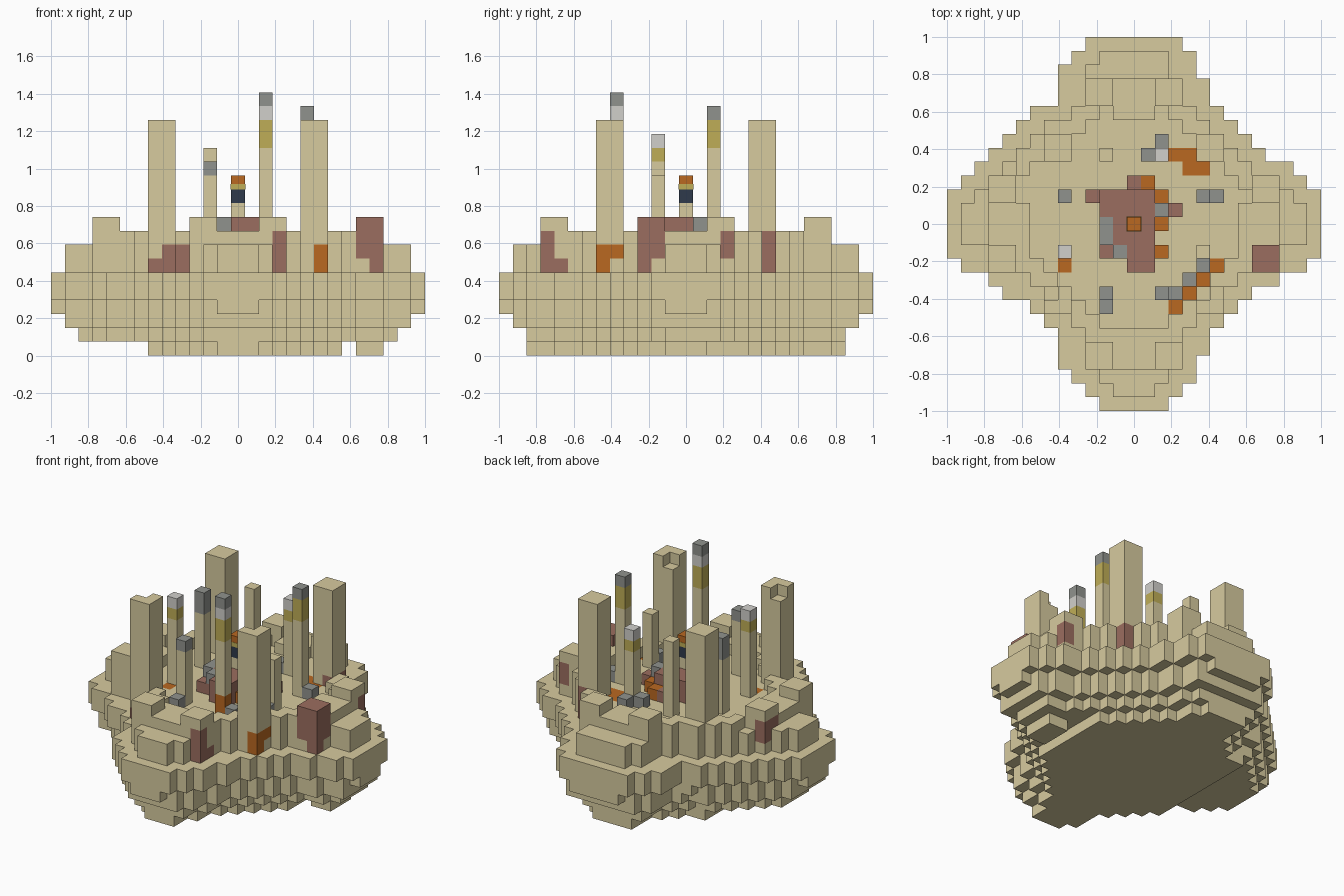
import bpy, bmesh

cube = bpy.data.objects.get("Cube")
if cube:
    bpy.data.objects.remove(cube, do_unlink=True)

V = 2 / 27  # edge of one block


def material(name, rgb):
    m = bpy.data.materials.new(name)
    m.use_nodes = True
    m.diffuse_color = (*rgb, 1)
    for node in m.node_tree.nodes:
        if node.type == 'BSDF_PRINCIPLED':
            node.inputs["Base Color"].default_value = (*rgb, 1)
    return m


MATS = [material("sandstone", (.68, .595, .345)), material("brown", (.33, .155, .115)),
        material("grey", (.28, .29, .27)), material("light grey", (.64, .63, .6)),
        material("gold", (.52, .42, .095)), material("orange", (.49, .14, .015)),
        material("navy", (.028, .042, .07))]
SAND, BROWN, GREY, LIGHT, GOLD, ORANGE, NAVY = range(len(MATS))

parts = {}     # part name -> {cell: colour}
occupied = {}  # cell -> part name


def put(part, xs, ys, zs, colour=SAND):
    """Fill a box of blocks; each argument is an inclusive index range."""
    for i in range(xs[0], xs[1] + 1):
        for j in range(ys[0], ys[1] + 1):
            for k in range(zs[0], zs[1] + 1):
                c = (i, j, k)
                if c in occupied:
                    parts[occupied[c]].pop(c)
                parts.setdefault(part, {})[c] = colour
                occupied[c] = part


def paint(xs, ys, zs, colour):
    for c, part in occupied.items():
        if all(r[0] <= n <= r[1] for n, r in zip(c, (xs, ys, zs))):
            parts[part][c] = colour


def erode(cells, n=1):
    for _ in range(n):
        cells = {(i, j) for i, j in cells
                 if {(i + 1, j), (i - 1, j), (i, j + 1), (i, j - 1)} <= cells}
    return cells


def pinch(cells):
    """Narrow the four lobes sideways but keep their length."""
    return {(i, j) for i, j in cells
            if ({(i, j + 1), (i, j - 1)} if abs(i) > abs(j) else {(i + 1, j), (i - 1, j)}) <= cells}


# Plan of the island: left and right end of every row, from back to front
LEFT = [3, 4, 5, 5, 5, 7, 8, 9, 10, 11, 12, 13, 13, 13, 13, 13, 12, 10, 9, 7, 6, 5, 5, 5, 4, 3, 2]
RIGHT = [3, 4, 4, 5, 5, 6, 7, 8, 9, 11, 12, 13, 13, 13, 13, 13, 12, 10, 8, 7, 6, 5, 5, 4, 4, 3, 2]
plan = {(i, 13 - r) for r, (a, b) in enumerate(zip(LEFT, RIGHT)) for i in range(-a, b + 1)}

# Island body: stepped underside, upright rim, ledge and raised ground
waist = pinch(plan)
ground = erode(waist)
foot = erode(plan, 2)
for k, layer in enumerate([pinch(foot), foot, erode(plan), waist, plan, plan, ground, ground]):
    for i, j in layer:
        if k > 0 or -6 <= i <= 7 or (9 <= i <= 10 and abs(j) < 2):
            put("island", (i, i), (j, j), (k, k))

# Low wall around the sunken court
for i, j in ground - erode(ground, 2):
    if abs(i) <= 8 and abs(j) <= 8:
        put("court_wall", (i, i), (j, j), (8, 8))

# Paired gate posts at the four lobes with a raised block between them
for s in (-1, 1):
    far = (9, 10) if s > 0 else (-10, -9)
    for t in (-1, 1):
        side = (2, 3) if t > 0 else (-3, -2)
        put("gate_posts", far, side, (6, 9))
        put("gate_posts", side, far, (6, 9))
    inner = (8, 10) if s > 0 else (-10, -8)
    put("gate_thresholds", inner, (-1, 1), (8, 8))
    put("gate_thresholds", (-1, 1), inner, (8, 8))

# Four tall corner pillars, the two front ones notched at a top corner
for sx in (-1, 1):
    xs = (5, 6) if sx > 0 else (-6, -5)
    for sy in (-1, 1):
        ys = (5, 6) if sy > 0 else (-6, -5)
        put("corner_pillars", xs, ys, (6, 16))
    notch = (xs[0], -5, 16)
    parts["corner_pillars"].pop(notch)
    occupied.pop(notch)

# Ring of slender columns: place, full height, colours from the top down
COLUMNS = [(2, -5, 19, (GREY, LIGHT, GOLD, GOLD)), (5, 2, 18, (GREY, GOLD, GOLD)),
           (-2, -5, 14, (GREY,)), (-2, 5, 15, ()), (2, 5, 15, (LIGHT, GOLD)),
           (5, -2, 13, ()), (-5, -2, 16, (LIGHT, GOLD)), (-5, 2, 15, (GREY, GREY))]
for i, j, height, caps in COLUMNS:
    put("ring_columns", (i, i), (j, j), (8, height - 1))
    for n, colour in enumerate(caps):
        k = height - 1 - n
        paint((i, i), (j, j), (k, k), colour)
paint((2, 2), (-5, -5), (8, 9), ORANGE)

# Central mound with its spire
put("central_mound", (-1, 1), (-2, 2), (8, 9), BROWN)
put("central_mound", (0, 1), (-3, -3), (8, 9), BROWN)
put("central_mound", (-2, -2), (-1, 0), (8, 9), GREY)
put("central_mound", (-2, -2), (1, 2), (8, 9), BROWN)
put("central_spire", (0, 0), (0, 0), (10, 12))
paint((0, 0), (0, 0), (11, 11), NAVY)
paint((0, 0), (0, 0), (12, 12), ORANGE)
for i, j, k, colour in [(-1, -2, 9, GREY), (2, 1, 8, GREY), (2, 1, 9, GREY), (1, 3, 8, ORANGE),
                        (0, 3, 8, BROWN), (2, 2, 8, ORANGE), (2, 0, 8, ORANGE), (-2, -2, 8, BROWN),
                        (2, -2, 8, ORANGE), (-3, 2, 8, BROWN), (3, 1, 8, BROWN)]:
    put("central_mound", (i, i), (j, j), (k, k), colour)

# Grey rubble lying around the court
for i, j in [(2, 6), (1, 5), (6, 2), (-2, -6), (3, -5), (4, -4), (5, -3)]:
    put("rubble", (i, i), (j, j), (8, 8), GREY)

# Orange floor patches
for i, j in [(6, -3), (5, -4), (4, -5), (3, -6), (-5, -3), (3, 5), (4, 5), (4, 4), (5, 4)]:
    paint((i, i), (j, j), (7, 8), ORANGE)

# Brown and orange patches on posts, pillars and walls
paint((9, 10), (-3, -2), (7, 9), BROWN)
paint((10, 10), (-3, -3), (6, 6), BROWN)
paint((3, 3), (-10, -10), (6, 8), BROWN)
paint((3, 3), (-9, -9), (6, 6), BROWN)
paint((10, 10), (3, 3), (7, 8), BROWN)
paint((-10, -10), (2, 3), (7, 8), BROWN)
paint((6, 6), (5, 6), (6, 8), BROWN)
paint((6, 6), (-6, -5), (7, 7), ORANGE)
paint((6, 6), (-6, -6), (6, 6), ORANGE)
paint((-6, -4), (-7, -6), (6, 6), BROWN)
paint((-5, -4), (-7, -6), (7, 7), BROWN)

# The six block sides: direction and corner offsets in winding order
SIDES = []
for axis in range(3):
    u, w = (axis + 1) % 3, (axis + 2) % 3
    for s in (-1, 1):
        d = [0, 0, 0]
        d[axis] = s
        ring = []
        for a, b in ((-1, -1), (1, -1), (1, 1), (-1, 1)):
            corner = [0, 0, 0]
            corner[axis], corner[u], corner[w] = s, a, b
            ring.append(corner)
        SIDES.append((d, ring if s > 0 else ring[::-1]))


def build(name, cells):
    """Turn blocks into a mesh that keeps only the exposed sides."""
    bm = bmesh.new()
    verts = {}
    for c, colour in cells.items():
        for d, ring in SIDES:
            if tuple(p + q for p, q in zip(c, d)) in occupied:
                continue
            face = []
            for o in ring:
                key = tuple(2 * p + q for p, q in zip(c, o))
                if key not in verts:
                    verts[key] = bm.verts.new((key[0] * V / 2, key[1] * V / 2, (key[2] + 1) * V / 2))
                face.append(verts[key])
            bm.faces.new(face).material_index = colour
    mesh = bpy.data.meshes.new(name)
    for m in MATS:
        mesh.materials.append(m)
    bm.to_mesh(mesh)
    bm.free()
    bpy.context.collection.objects.link(bpy.data.objects.new(name, mesh))


for part_name, part_cells in parts.items():
    build(part_name, part_cells)

# Gold band under the spire tip
bpy.ops.mesh.primitive_cube_add(size=1, location=(0, 0, 12.2 * V))
band = bpy.context.object
band.name = "spire_band"
band.scale = (V + .004, V + .004, .4 * V)
band.data.materials.append(MATS[GOLD])
